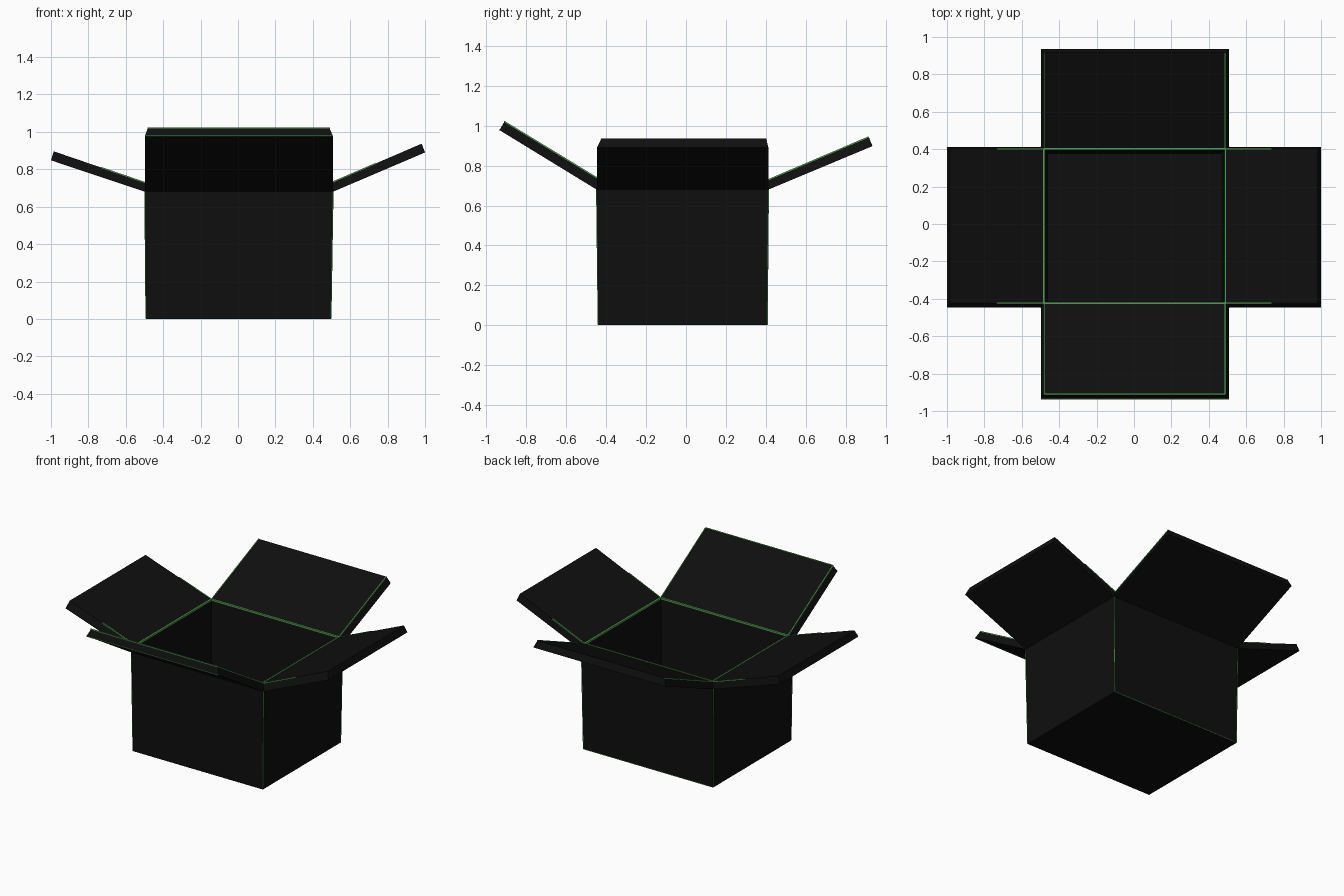
import bpy, bmesh
from mathutils import Vector

if "Cube" in bpy.data.objects:
    bpy.data.objects.remove(bpy.data.objects["Cube"])


def material(name, rgb):
    m = bpy.data.materials.new(name)
    m.diffuse_color = (*rgb, 1)
    m.use_nodes = True
    m.node_tree.nodes["Principled BSDF"].inputs["Base Color"].default_value = m.diffuse_color
    return m


black = material("near_black", (0.0045, 0.0045, 0.0045))
green = material("edge_green", (0.08, 0.34, 0.08))


def finish(bm, name, mat):
    bmesh.ops.recalc_face_normals(bm, faces=bm.faces)
    me = bpy.data.meshes.new(name)
    bm.to_mesh(me)
    bm.free()
    me.materials.append(mat)
    ob = bpy.data.objects.new(name, me)
    bpy.context.collection.objects.link(ob)
    return ob


def loft(name, loops, mat):
    """Join successive four-corner loops and cap both ends."""
    bm = bmesh.new()
    rings = [[bm.verts.new(p) for p in loop] for loop in loops]
    for a, b in zip(rings, rings[1:]):
        for i in range(4):
            j = (i + 1) % 4
            bm.faces.new((a[i], a[j], b[j], b[i]))
    bm.faces.new(rings[0][::-1])
    bm.faces.new(rings[-1])
    return finish(bm, name, mat)


def rect(x0, x1, y0, y1, z):
    return [(x0, y0, z), (x1, y0, z), (x1, y1, z), (x0, y1, z)]


def bar(name, a, b, w):
    """Thin green line along an edge."""
    a, b = Vector(a), Vector(b)
    bm = bmesh.new()
    bmesh.ops.create_cube(bm, size=1)
    bmesh.ops.scale(bm, vec=(w, w, (b - a).length), verts=bm.verts)
    q = (b - a).to_track_quat('Z', 'Y')
    bmesh.ops.rotate(bm, matrix=q.to_matrix(), verts=bm.verts)
    bmesh.ops.translate(bm, vec=(a + b) / 2, verts=bm.verts)
    finish(bm, name, green)


# Open box: outside, rim, inside walls and floor
loft("box_body", [
    rect(-0.492, 0.497, -0.44, 0.407, 0),
    rect(-0.498, 0.508, -0.448, 0.413, 0.68),
    rect(-0.482, 0.488, -0.422, 0.4, 0.724),
    rect(-0.463, 0.468, -0.411, 0.378, 0.029)], black)

# Flaps: outer hinge, outer tip, inner tip, inner hinge as (distance, height)
flaps = {
    "right_flap": (0, [(0.508, 0.68), (1.0, 0.89), (0.982, 0.937), (0.488, 0.724)]),
    "left_flap": (0, [(-0.498, 0.68), (-1.0, 0.848), (-0.985, 0.896), (-0.482, 0.724)]),
    "front_flap": (1, [(-0.448, 0.68), (-0.935, 0.978), (-0.91, 1.021), (-0.422, 0.724)]),
    "back_flap": (1, [(0.413, 0.68), (0.935, 0.898), (0.916, 0.944), (0.4, 0.724)]),
}
spans = {0: ((-0.446, 0.413), (-0.424, 0.402)), 1: ((-0.498, 0.508), (-0.482, 0.488))}

for name, (axis, prof) in flaps.items():
    outer, inner = spans[axis]

    def pt(p, s):
        return (p[0], s, p[1]) if axis == 0 else (s, p[0], p[1])

    def quad(p, q, span):
        return [pt(p, span[0]), pt(p, span[1]), pt(q, span[1]), pt(q, span[0])]

    o0, o1, i1, i0 = prof
    loft(name, [quad(o0, o1, outer), quad(i0, i1, inner)], black)
    # Green lines on the hinge and the free edges
    bar(name + "_hinge_line", pt(i0, inner[0]), pt(i0, inner[1]), 0.01)
    if axis == 1:
        for k in (0, 1):
            bar(name + "_side_line", pt(i0, inner[k]), pt(i1, inner[k]), 0.006)
    else:
        mid = ((i0[0] + i1[0]) / 2, (i0[1] + i1[1]) / 2)
        for k in (0, 1):
            bar(name + "_side_line", pt(i0, inner[k]), pt(mid, inner[k]), 0.006)
    if name == "front_flap":
        bar(name + "_tip_line", pt(i1, inner[0]), pt(i1, inner[1]), 0.006)
        bar(name + "_outer_line", pt(o1, outer[0]), pt(o1, outer[1]), 0.005)

# Fine green lines on the upright corners and one bottom edge
for bx, tx in ((-0.492, -0.498), (0.497, 0.508)):
    for by, ty in ((-0.44, -0.448), (0.407, 0.413)):
        bar("corner_line", (bx, by, 0.003), (tx, ty, 0.68), 0.004)
bar("bottom_line", (0.497, 0.407, 0.002), (-0.492, 0.407, 0.002), 0.004)
